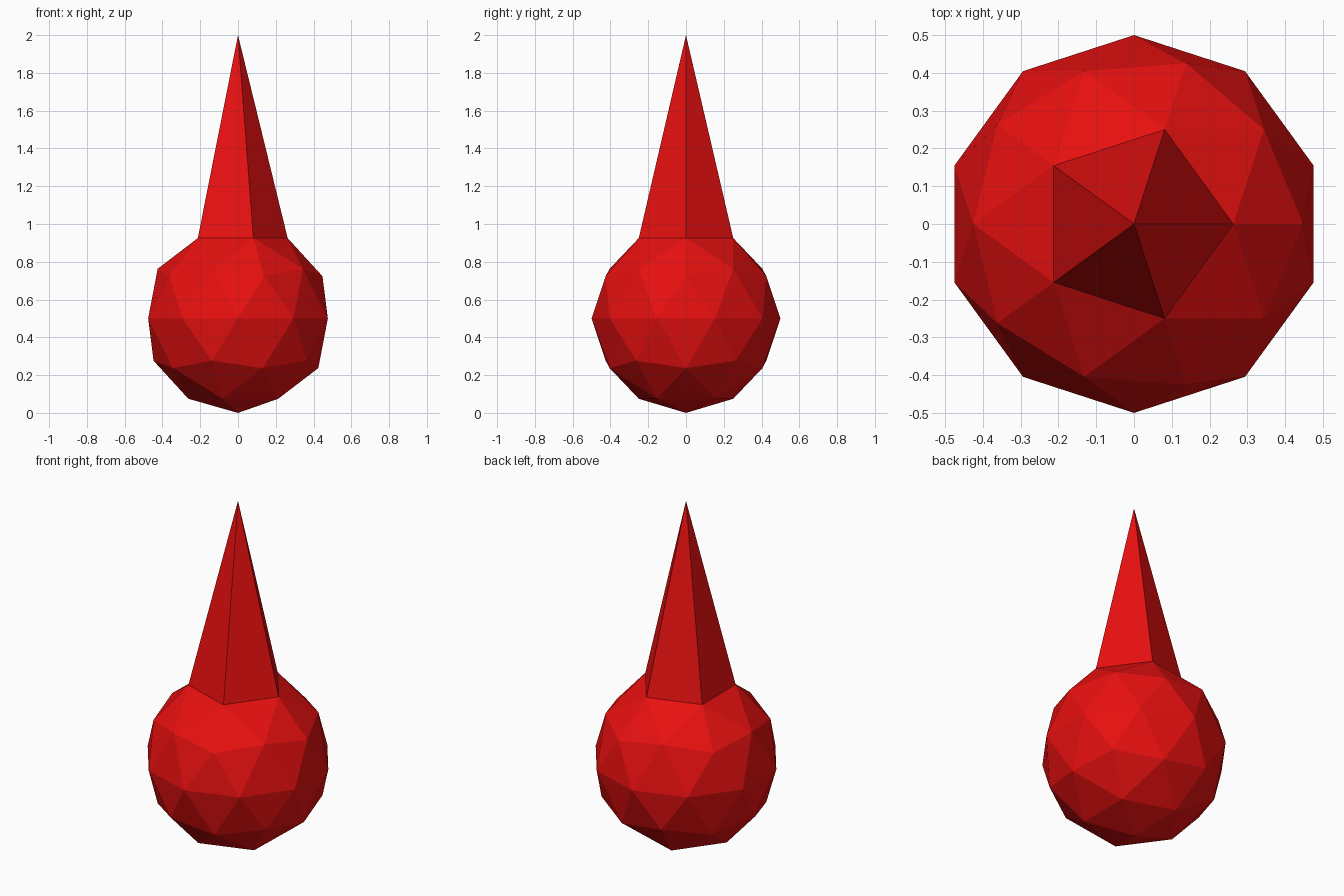
import bpy
import bmesh

# Remove the default cube
cube = bpy.data.objects.get("Cube")
if cube:
    bpy.data.objects.remove(cube, do_unlink=True)

RADIUS = 0.5
HEIGHT = 2.0

# Single red material
red = bpy.data.materials.new("red")
red.use_nodes = True
colour = (0.8, 0.005, 0.005, 1.0)
red.diffuse_color = colour
red.node_tree.nodes["Principled BSDF"].inputs["Base Color"].default_value = colour

# Faceted ball resting on the ground
bm = bmesh.new()
bmesh.ops.create_icosphere(bm, subdivisions=2, radius=RADIUS)
bmesh.ops.translate(bm, verts=bm.verts, vec=(0, 0, RADIUS))

# Five-sided spike: the ball's top vertex pulled straight up
apex = max(bm.verts, key=lambda v: v.co.z)
apex.co = (0, 0, HEIGHT)

for face in bm.faces:
    face.smooth = False
bm.normal_update()

mesh = bpy.data.meshes.new("spiked_ball")
bm.to_mesh(mesh)
bm.free()
mesh.materials.append(red)
spiked_ball = bpy.data.objects.new("spiked_ball", mesh)
bpy.context.collection.objects.link(spiked_ball)
